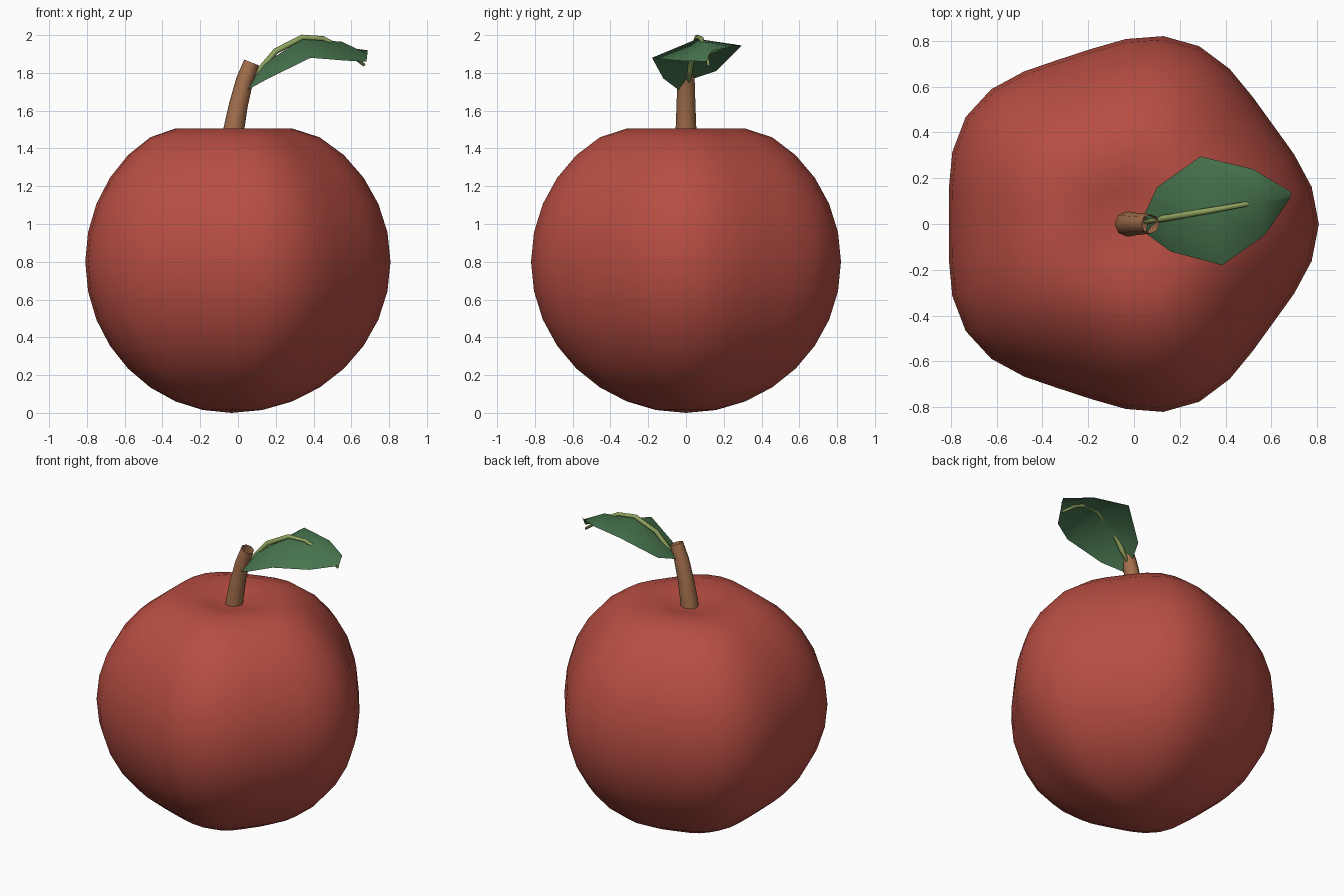
import bpy
import bmesh
from math import sin, cos, exp, pi, tau
from mathutils import Vector

cube = bpy.data.objects.get("Cube")
if cube:
    bpy.data.objects.remove(cube, do_unlink=True)


def material(name, color):
    mat = bpy.data.materials.new(name)
    mat.use_nodes = True
    mat.diffuse_color = (*color, 1)
    mat.node_tree.nodes["Principled BSDF"].inputs["Base Color"].default_value = (*color, 1)
    return mat


def finish(name, bm, mat, recalc=True):
    if recalc:
        bmesh.ops.recalc_face_normals(bm, faces=bm.faces)
    mesh = bpy.data.meshes.new(name)
    bm.to_mesh(mesh)
    bm.free()
    mesh.materials.append(mat)
    obj = bpy.data.objects.new(name, mesh)
    bpy.context.collection.objects.link(obj)
    for poly in mesh.polygons:
        poly.use_smooth = True
    return obj


def tube(name, path, radii, sides, mat, capped):
    """Tapered tube following a path in a near-vertical plane."""
    bm = bmesh.new()
    pts = [Vector(p) for p in path]
    rings = []
    for i, p in enumerate(pts):
        along = (pts[min(i + 1, len(pts) - 1)] - pts[max(i - 1, 0)]).normalized()
        side = along.cross(Vector((0, 1, 0))).normalized()
        up = along.cross(side)
        rings.append([bm.verts.new(p + radii[i] * (side * cos(tau * k / sides) + up * sin(tau * k / sides)))
                      for k in range(sides)])
    for a, b in zip(rings, rings[1:]):
        for k in range(sides):
            n = (k + 1) % sides
            bm.faces.new((a[k], a[n], b[n], b[k]))
    if capped:
        bm.faces.new(rings[0])
        bm.faces.new(rings[-1])
    return finish(name, bm, mat)


red = material("apple red", (0.47, 0.075, 0.055))
brown = material("stem brown", (0.38, 0.165, 0.075))
green = material("leaf green", (0.065, 0.18, 0.078))
pale = material("vein pale green", (0.27, 0.36, 0.11))

# Fruit: a sphere pushed into five soft lobes, with a dimple around the stem
bm = bmesh.new()
bmesh.ops.create_uvsphere(bm, u_segments=32, v_segments=16, radius=0.8)
for v in bm.verts:
    x, y, z = v.co
    r = (x * x + y * y) ** 0.5
    angle = Vector((x, y)).angle_signed(Vector((1, 0))) if r > 0.001 else 0
    lobe = 1.01 + 0.043 * cos(5 * angle)
    if z > 0:
        z -= 0.15 * exp(-(r / 0.25) ** 2)
    v.co = (x * lobe - 0.035, y * lobe, z + 0.8)
finish("fruit", bm, red)

# Stem: open curved tube
tube("stem", [(-0.035, 0, 1.4), (-0.022, 0, 1.5), (0.002, 0, 1.63), (0.035, 0, 1.76), (0.072, 0, 1.855)],
     [0.056, 0.055, 0.05, 0.046, 0.042], 8, brown, False)

# Leaf: rows of left edge, midline and right edge points from base to tip
rows = [
    [(0.045, 0.04, 1.77), (0.06, 0.01, 1.745), (0.05, -0.04, 1.71)],
    [(0.10, 0.16, 1.81), (0.14, 0.02, 1.85), (0.16, -0.12, 1.77)],
    [(0.29, 0.295, 1.945), (0.34, 0.06, 1.98), (0.385, -0.18, 1.88)],
    [(0.52, 0.24, 1.94), (0.55, 0.095, 1.965), (0.57, -0.05, 1.865)],
    [(0.685, 0.14, 1.92), (0.685, 0.125, 1.90), (0.68, 0.11, 1.86)],
]
bm = bmesh.new()
grid = [[bm.verts.new(p) for p in row] for row in rows]
for a, b in zip(grid, grid[1:]):
    for k in range(2):
        bm.faces.new((a[k], a[k + 1], b[k + 1], b[k]))
finish("leaf", bm, green, False)

# Leaf vein: thin arched rod that rises through the leaf
tube("leaf_vein", [(0.05, 0.01, 1.74), (0.12, 0.022, 1.82), (0.2, 0.036, 1.915), (0.34, 0.06, 1.988),
                   (0.45, 0.08, 1.982), (0.56, 0.1, 1.925), (0.67, 0.12, 1.84)],
     [0.012, 0.016, 0.016, 0.015, 0.013, 0.011, 0.008], 6, pale, True)
